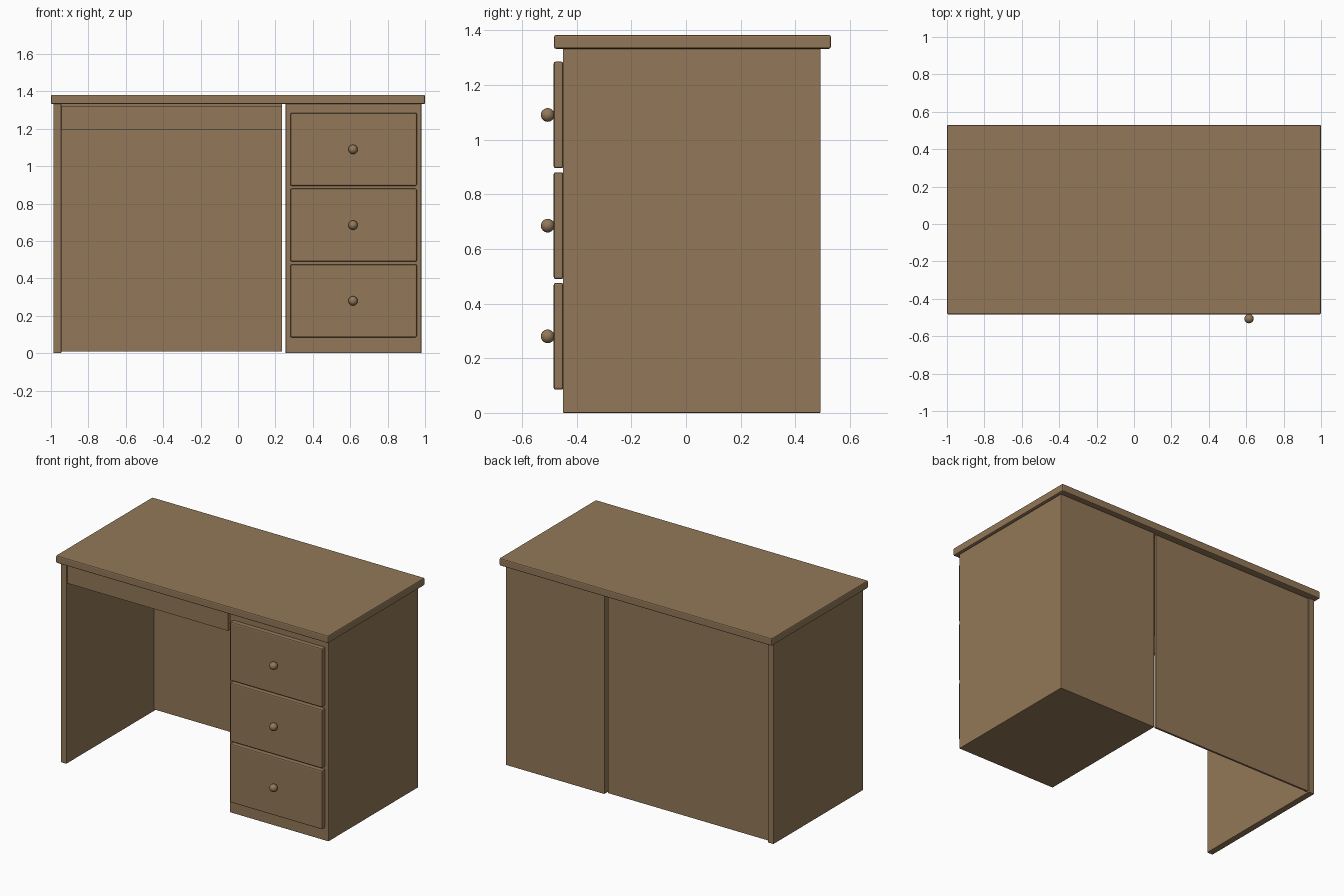
import bpy, bmesh

if "Cube" in bpy.data.objects:
    bpy.data.objects.remove(bpy.data.objects["Cube"])

wood = bpy.data.materials.new("brown_wood")
wood.diffuse_color = (0.29, 0.187, 0.099, 1)
wood.use_nodes = True
wood.node_tree.nodes["Principled BSDF"].inputs["Base Color"].default_value = wood.diffuse_color


def finish(name, bm):
    me = bpy.data.meshes.new(name)
    bm.to_mesh(me)
    bm.free()
    me.materials.append(wood)
    ob = bpy.data.objects.new(name, me)
    bpy.context.collection.objects.link(ob)
    return ob


def board(name, x, y, z, bevel=0.0):
    """Box spanning the given (min, max) ranges, with optional rounded edges."""
    bm = bmesh.new()
    bmesh.ops.create_cube(bm, size=1)
    for v in bm.verts:
        for i, (lo, hi) in enumerate((x, y, z)):
            v.co[i] = lo if v.co[i] < 0 else hi
    ob = finish(name, bm)
    if bevel:
        mod = ob.modifiers.new("edge_rounding", 'BEVEL')
        mod.width = bevel
        mod.segments = 2
    return ob


def knob(name, x, y, z, r):
    bm = bmesh.new()
    bmesh.ops.create_uvsphere(bm, u_segments=24, v_segments=16, radius=r)
    bmesh.ops.translate(bm, verts=bm.verts, vec=(x, y, z))
    for f in bm.faces:
        f.smooth = True
    return finish(name, bm)


# Carcass
board("desk_top", (-1, 1), (-0.483, 0.53), (1.332, 1.382), 0.007)
board("drawer_cabinet", (0.255, 0.98), (-0.45, 0.492), (0, 1.334), 0.003)
board("left_side_panel", (-0.987, -0.945), (-0.45, 0.492), (0, 1.334), 0.003)
board("back_panel", (-0.946, 0.235), (0.471, 0.484), (0.01, 1.334))
board("front_apron", (-0.946, 0.235), (-0.44, -0.42), (1.195, 1.32))

# Three drawers with round knobs
for i in range(3):
    z = 0.28 + i * 0.405
    board(f"drawer_front_{i + 1}", (0.28, 0.956), (-0.484, -0.449),
          (z - 0.195, z + 0.195), 0.007)
    knob(f"drawer_knob_{i + 1}", 0.615, -0.506, z, 0.025)
